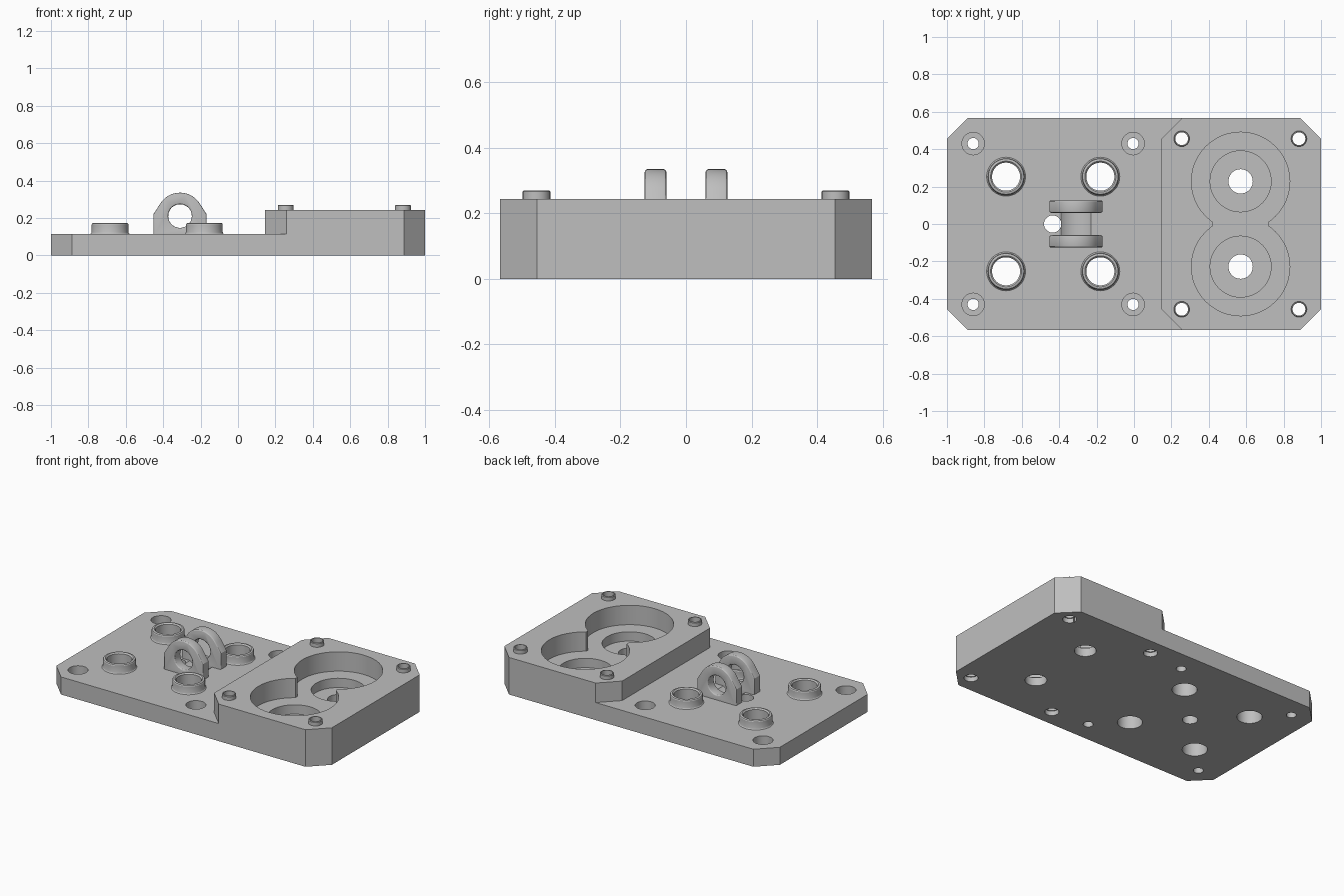
import bpy, bmesh, math

if "Cube" in bpy.data.objects:
    bpy.data.objects.remove(bpy.data.objects["Cube"])

grey = bpy.data.materials.new("machined_grey")
grey.diffuse_color = (0.52, 0.52, 0.52, 1)
grey.use_nodes = True
grey.node_tree.nodes["Principled BSDF"].inputs["Base Color"].default_value = grey.diffuse_color
PLATE_Z, BLOCK_Z = 0.115, 0.243
W, CH = 0.568, 0.113


def make(name, bm):
    bmesh.ops.recalc_face_normals(bm, faces=bm.faces[:])
    me = bpy.data.meshes.new(name)
    bm.to_mesh(me)
    bm.free()
    me.materials.append(grey)
    ob = bpy.data.objects.new(name, me)
    bpy.context.collection.objects.link(ob)
    return ob


def prism(name, pts, a, b, axis="z"):
    """Extrude a closed outline from a to b along z or y."""
    bm = bmesh.new()
    place = (lambda p, h: (p[0], p[1], h)) if axis == "z" else (lambda p, h: (p[0], h, p[1]))
    lo = [bm.verts.new(place(p, a)) for p in pts]
    hi = [bm.verts.new(place(p, b)) for p in pts]
    bm.faces.new(lo)
    bm.faces.new(hi)
    n = len(pts)
    for i in range(n):
        j = (i + 1) % n
        bm.faces.new((lo[i], lo[j], hi[j], hi[i]))
    return make(name, bm)


def circle(cx, cy, r, n=48):
    return [(cx + r * math.cos(2 * math.pi * i / n), cy + r * math.sin(2 * math.pi * i / n))
            for i in range(n)]


def ring(name, cx, cy, z, profile, n=48):
    """Revolve a closed (radius, height) profile about a vertical axis."""
    bm = bmesh.new()
    rows = [[bm.verts.new((cx + r * math.cos(2 * math.pi * i / n),
                           cy + r * math.sin(2 * math.pi * i / n), z + h))
             for r, h in profile] for i in range(n)]
    m = len(profile)
    for i in range(n):
        a, b = rows[i], rows[(i + 1) % n]
        for k in range(m):
            l = (k + 1) % m
            bm.faces.new((a[k], b[k], b[l], a[l]))
    return make(name, bm)


def apply_all(ob):
    bpy.context.view_layer.objects.active = ob
    for m in list(ob.modifiers):
        bpy.ops.object.modifier_apply(modifier=m.name)


def boolean(ob, tool, op="DIFFERENCE"):
    m = ob.modifiers.new("bool", "BOOLEAN")
    m.operation, m.solver, m.object = op, "EXACT", tool
    apply_all(ob)
    bpy.data.objects.remove(tool)


def octagon(x0, x1):
    return [(x0 + CH, -W), (x1 - CH, -W), (x1, -W + CH), (x1, W - CH),
            (x1 - CH, W), (x0 + CH, W), (x0, W - CH), (x0, -W + CH)]


# base plate with the raised block
body = prism("base_body", octagon(-1, 1), 0, PLATE_Z)
boolean(body, prism("raised", octagon(0.145, 1), 0.06, BLOCK_Z), "UNION")


def drill(x, y, r, z0, z1):
    boolean(body, prism("cutter", circle(x, y, r), z0, z1))


# twin round pocket, stepped bores and centre holes
for s in (-1, 1):
    drill(0.57, s * 0.228, 0.263, 0.116, 0.4)
    drill(0.57, s * 0.228, 0.163, 0.055, 0.2)
    drill(0.57, s * 0.228, 0.065, -0.1, 0.2)
boolean(body, prism("cutter", [(0.423, -0.014), (0.717, -0.014), (0.717, 0.014), (0.423, 0.014)],
                    0.116, 0.4))

for s in (-1, 1):
    # counterbored mounting holes
    for x in (-0.86, -0.005):
        drill(x, s * 0.43, 0.06, 0.05, 0.3)
        drill(x, s * 0.43, 0.03, -0.1, 0.3)
    # port sleeves
    for x in (-0.684, -0.18):
        drill(x, s * 0.253, 0.075, -0.1, 0.3)
        ring("port_sleeve", x, s * 0.253, PLATE_Z,
             [(0.075, 0), (0.104, 0), (0.1, 0.004), (0.098, 0.01), (0.098, 0.05),
              (0.095, 0.056), (0.089, 0.059), (0.083, 0.059), (0.075, 0.051)])
    # hollow locating pins with sockets underneath
    for x in (0.255, 0.882):
        drill(x, s * 0.456, 0.035, -0.1, 0.5)
        drill(x, s * 0.456, 0.042, -0.1, 0.03)
        ring("locating_pin", x, s * 0.456, BLOCK_Z,
             [(0.034, 0), (0.042, 0), (0.042, 0.023), (0.039, 0.027), (0.034, 0.027)], 32)

# pivot clearance groove and drain hole between the lugs
LX, LZ = -0.31, 0.21
boolean(body, prism("cutter", circle(LX, LZ, 0.125), -0.06, 0.06, "y"))
drill(-0.435, 0, 0.046, -0.1, 0.3)

# pivot lugs: arched outline with a rounded rim and a bore
arch = [(LX - 0.142, PLATE_Z), (LX + 0.142, PLATE_Z), (LX + 0.142, 0.22)]
for i in range(17):
    a = math.radians(33 + 114 * i / 16)
    arch.append((LX + 0.125 * math.cos(a), LZ + 0.125 * math.sin(a)))
arch.append((LX - 0.142, 0.22))
lugs = []
for s in (-1, 1):
    lug = prism("pivot_lug", arch, s * 0.06, s * 0.126, "y")
    boolean(lug, prism("cutter", circle(LX, LZ, 0.063), -0.3, 0.3, "y"))
    # soften the edges above the plate
    bm = bmesh.new()
    bm.from_mesh(lug.data)
    edges = [e for e in bm.edges if max(v.co.z for v in e.verts) > PLATE_Z + 0.01
             and len(e.link_faces) == 2 and abs(e.verts[0].co.y - e.verts[1].co.y) < 1e-4
             and e.calc_face_angle(0) > 0.6]
    bmesh.ops.bevel(bm, geom=edges, offset=0.009, segments=3, profile=0.5, affect="EDGES")
    bm.to_mesh(lug.data)
    bm.free()

# smooth round walls, sharp machined edges
for ob in bpy.context.collection.objects:
    ob.select_set(True)
bpy.context.view_layer.objects.active = body
bpy.ops.object.shade_smooth_by_angle(angle=math.radians(25))
